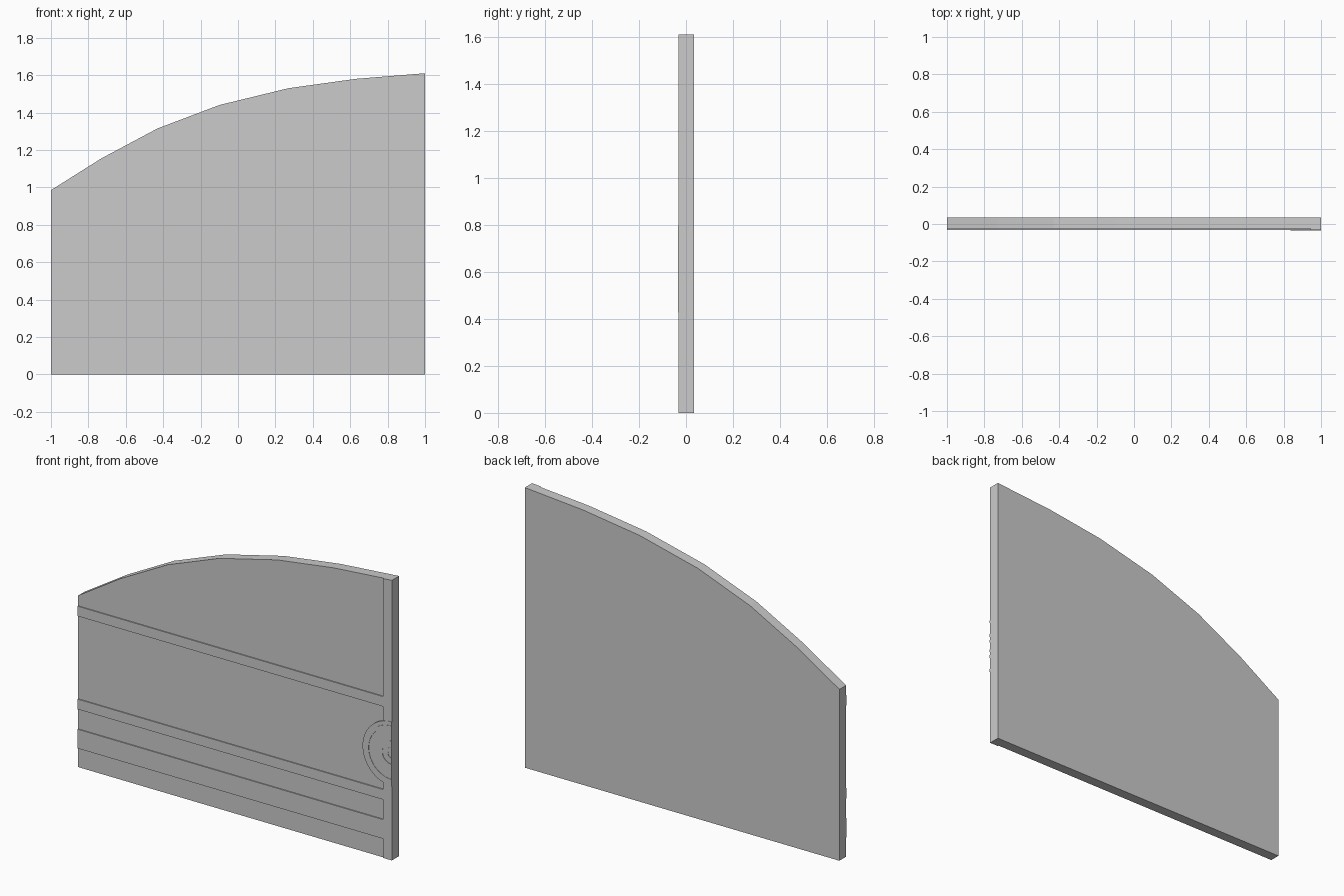
import bpy, bmesh
from math import sin, cos, pi

if "Cube" in bpy.data.objects:
    bpy.data.objects.remove(bpy.data.objects["Cube"])

BACK, FACE, TRIM, DISC = 0.035, -0.025, -0.031, -0.033


def prism(name, outline, y_front, y_back):
    """Extrude an x-z outline along y."""
    bm = bmesh.new()
    front = bm.faces.new([bm.verts.new((x, y_front, z)) for x, z in outline])
    ext = bmesh.ops.extrude_face_region(bm, geom=[front], use_keep_orig=True)
    for v in ext["geom"]:
        if isinstance(v, bmesh.types.BMVert):
            v.co.y = y_back
    bmesh.ops.recalc_face_normals(bm, faces=bm.faces)
    mesh = bpy.data.meshes.new(name)
    bm.to_mesh(mesh)
    bm.free()
    ob = bpy.data.objects.new(name, mesh)
    bpy.context.collection.objects.link(ob)
    return ob


def half_ring(name, r_in, r_out, y_front, y_back, n=24):
    """Left half of a disc or ring, cut off at the gate's meeting edge."""
    def arc(r):
        return [(1 - r * sin(pi * i / n), 0.612 + r * cos(pi * i / n)) for i in range(n + 1)]
    pts = arc(r_out) + (arc(r_in)[::-1] if r_in else [])
    ob = prism(name, pts, y_front, y_back)
    bpy.ops.object.select_all(action='DESELECT')
    bpy.context.view_layer.objects.active = ob
    ob.select_set(True)
    bpy.ops.object.shade_smooth_by_angle(angle=0.5)


# Gate leaf with faceted arched top
arch = [(1, 1.61), (0.63, 1.58), (0.27, 1.53), (-0.10, 1.44),
        (-0.43, 1.315), (-0.73, 1.155), (-1, 0.985)]
prism("gate_panel", [(-1, 0), (1, 0)] + arch, FACE, BACK)

# Vertical trim on the meeting edge
prism("meeting_stile", [(0.945, 0), (1, 0), (1, 1.61), (0.945, 1.6055)], TRIM, FACE)

# Horizontal trim bands
for i, (z0, z1) in enumerate([(0.11, 0.22), (0.335, 0.393), (0.87, 0.927)]):
    prism(f"band_{i + 1}", [(-1, z0), (0.945, z0), (0.945, z1), (-1, z1)], TRIM, FACE)

# Half medallion with raised rings
half_ring("medallion_base", 0, 0.185, DISC, FACE)
for i, (a, b) in enumerate([(0.145, 0.162), (0.058, 0.076), (0.022, 0.037)]):
    half_ring(f"medallion_ring_{i + 1}", a, b, -BACK, DISC)
